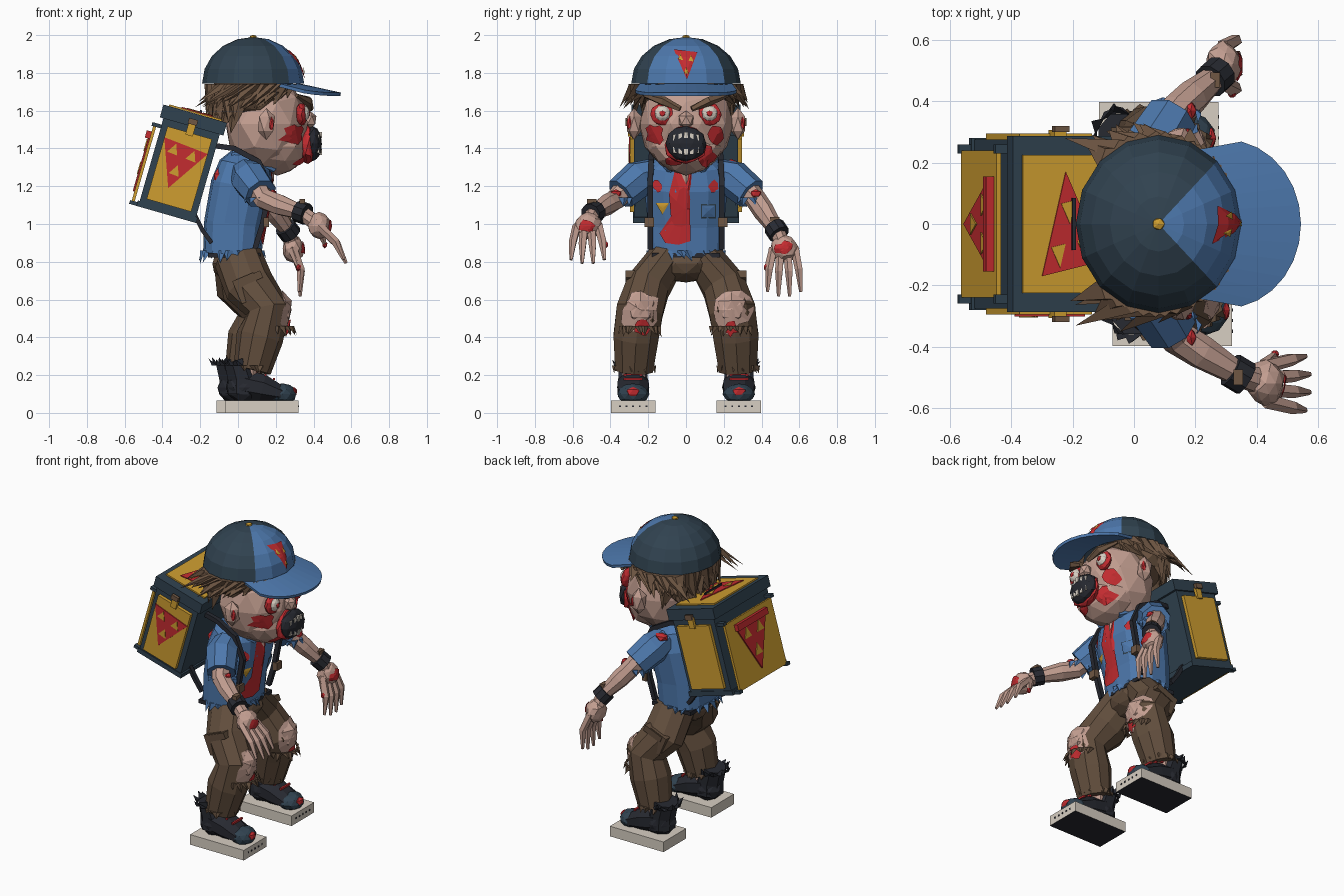
import bpy, bmesh, math, random
from mathutils import Vector, Matrix
from mathutils.bvhtree import BVHTree

random.seed(7)
if "Cube" in bpy.data.objects:
    bpy.data.objects.remove(bpy.data.objects["Cube"])

def material(name, *rgb):
    m = bpy.data.materials.new(name)
    m.use_nodes = True
    m.diffuse_color = (*rgb, 1)
    m.node_tree.nodes["Principled BSDF"].inputs["Base Color"].default_value = (*rgb, 1)
    return m

SKIN = material("skin", .54, .34, .28)
BLUE = material("shirt blue", .075, .19, .42)
NAVY = material("dark navy", .03, .055, .08)
YELLOW = material("golden yellow", .62, .34, .03)
RED = material("blood red", .55, .025, .03)
PANTS = material("trouser brown", .12, .075, .046)
HAIR = material("hair brown", .16, .095, .057)
BLACK = material("near black", .02, .022, .03)
BONE = material("bone white", .68, .62, .54)

def finish(name, bm, *mats, matrix=None):
    if matrix:
        bm.transform(matrix)
    bmesh.ops.recalc_face_normals(bm, faces=bm.faces)
    me = bpy.data.meshes.new(name)
    bm.to_mesh(me)
    bm.free()
    for m in mats:
        me.materials.append(m)
    ob = bpy.data.objects.new(name, me)
    bpy.context.collection.objects.link(ob)
    return ob

def box(name, loc, size, mat, matrix=None, tilt=0):
    bm = bmesh.new()
    bmesh.ops.create_cube(bm, size=1)
    bm.transform(Matrix.Translation(loc) @ Matrix.Rotation(tilt, 4, 'Y') @ Matrix.Diagonal((*size, 1)))
    return finish(name, bm, mat, matrix=matrix)

def blob(name, loc, radii, mat, detail=2, rough=.04):
    bm = bmesh.new()
    bmesh.ops.create_icosphere(bm, subdivisions=detail, radius=1)
    for v in bm.verts:
        v.co *= 1 + random.uniform(-rough, rough)
    bm.transform(Matrix.Translation(loc) @ Matrix.Diagonal((*radii, 1)))
    return finish(name, bm, mat)

def tube(name, path, radii, mat, sides=8, power=1):
    """Sweep a closed section along a path; a radius is (sideways, forwards)."""
    bm, rings = bmesh.new(), []
    pts = [Vector(p) for p in path]
    bend = lambda c: math.copysign(abs(c) ** power, c)
    for i, p in enumerate(pts):
        t = (pts[min(i + 1, len(pts) - 1)] - pts[max(i - 1, 0)]).normalized()
        side = Vector((0, 1, 0))
        side = (side - t * side.dot(t)).normalized()
        other = t.cross(side)
        r = radii[i] if isinstance(radii, list) else radii
        a, b = r if isinstance(r, tuple) else (r, r)
        angles = [math.tau * (k + .5) / sides for k in range(sides)]
        rings.append([bm.verts.new(p + side * a * bend(math.cos(g)) + other * b * bend(math.sin(g)))
                      for g in angles])
    for low, high in zip(rings, rings[1:]):
        for k in range(sides):
            n = (k + 1) % sides
            bm.faces.new((low[k], low[n], high[n], high[k]))
    bm.faces.new(rings[0])
    bm.faces.new(rings[-1])
    return finish(name, bm, mat)

def plate(name, pts, offset, mat, matrix=None):
    bm = bmesh.new()
    low = [bm.verts.new(p) for p in pts]
    high = [bm.verts.new(Vector(p) + Vector(offset)) for p in pts]
    bm.faces.new(low)
    bm.faces.new(high)
    for k in range(len(pts)):
        n = (k + 1) % len(pts)
        bm.faces.new((low[k], low[n], high[n], high[k]))
    return finish(name, bm, mat, matrix=matrix)

def fringe(name, mat, centre, rx, ry, count, drop, out, width, start=0, stop=360, sweep=0):
    """Ragged pointed shards around an ellipse, swept backwards."""
    bm = bmesh.new()
    for k in range(count):
        g = math.radians(start + (stop - start) * (k + random.random() * .6) / count)
        d = Vector((math.cos(g), math.sin(g), 0))
        base = Vector(centre) + Vector((rx * d.x, ry * d.y, 0))
        across = Vector((-d.y, d.x, 0)) * width
        tip = base + d * out * random.uniform(.4, 1.2) + across * random.uniform(-1, 1)
        tip -= Vector((sweep, 0, drop)) * random.uniform(.6, 1.2)
        a, b, c, e = (bm.verts.new(p) for p in (base + across, base - across, base + d * width * .7, tip))
        for f in ((a, b, e), (b, c, e), (c, a, e), (a, c, b)):
            bm.faces.new(f)
    return finish(name, bm, mat)

def decal(name, target, y, z, outline, mat, lift=.008):
    """Drape a flat outline onto the front of a part."""
    me = target.data
    tree = BVHTree.FromPolygons([v.co for v in me.vertices], [p.vertices[:] for p in me.polygons])
    bm, last = bmesh.new(), [0]
    def drop(s, p):
        py, pz = y + s * p[0], z + s * p[1]
        hit = tree.ray_cast(Vector((3, py, pz)), Vector((-1, 0, 0)))[0]
        last[0] = hit.x if hit else last[0]
        return bm.verts.new((last[0] + lift, py, pz))
    mid, inner, outer = drop(0, (0, 0)), [drop(.5, p) for p in outline], [drop(1, p) for p in outline]
    for k in range(len(outline)):
        n = (k + 1) % len(outline)
        bm.faces.new((mid, inner[k], inner[n]))
        bm.faces.new((inner[k], outer[k], outer[n], inner[n]))
    return finish(name, bm, mat)

def splat(name, target, y, z, ry, rz, mat=RED, lift=.008):
    star = [math.tau * k / 12 for k in range(12)]
    decal(name, target, y, z, [(ry * math.cos(g) * s, rz * math.sin(g) * s)
          for g in star for s in [random.uniform(.65, 1.15)]], mat, lift)

def slice_mark(name, pts, offset, matrix):
    """Red triangle with three yellow spots."""
    pts = [Vector(p) for p in pts]
    mid = sum(pts, Vector()) / 3
    plate(name, pts, offset, RED, matrix)
    for p in pts:
        c = mid + (p - mid) * .42
        plate(name + "_spot", [c - (q - mid) * .23 for q in pts], Vector(offset) * 1.5, YELLOW, matrix)

# head and face
head = blob("head", (.15, 0, 1.53), (.225, .255, .27), SKIN)
jaw = blob("jaw", (.21, 0, 1.41), (.155, .19, .15), SKIN)
tube("neck", [(.04, 0, 1.25), (.13, 0, 1.42)], .09, SKIN)
blob("nose", (.38, 0, 1.55), (.04, .045, .05), SKIN, 1)
blob("mouth_rim", (.37, 0, 1.42), (.045, .115, .105), RED, 2, .08)
blob("mouth", (.395, 0, 1.425), (.05, .11, .095), BLACK)
for row in (-1, 1):
    for k in range(-2, 3):
        box("tooth", (.435 - abs(k) * .007, k * .03, 1.425 + row * (.045 - abs(k) * .006)), (.02, .02, .032), BONE)
for s in (-1, 1):
    blob("eye_socket", (.335, s * .125, 1.58), (.03, .062, .062), RED, 2, .08)
    blob("eyeball", (.35, s * .125, 1.585), (.03, .043, .043), BONE, 2, 0)
    blob("pupil", (.374, s * .125, 1.585), (.01, .019, .019), RED, 1, 0)
    tube("eyebrow", [(.385, s * .03, 1.61), (.37, s * .12, 1.65), (.31, s * .22, 1.68)], [.015, .026, .01], HAIR, 5)
    blob("ear", (.15, s * .275, 1.53), (.05, .045, .085), SKIN, 1)
    blob("ear_wound", (.175, s * .298, 1.53), (.016, .016, .04), RED, 1)
    splat("cheek_blood", head, s * .165, 1.475, .05, .055, lift=.015)
splat("jaw_blood", jaw, .11, 1.36, .05, .06, lift=.012)
splat("chin_blood", jaw, -.06, 1.33, .05, .03, lift=.012)

# hair
blob("hair_mass", (.06, 0, 1.68), (.215, .27, .14), HAIR)
for s in (-1, 1):
    fringe("side_tufts", HAIR, (.07, 0, 1.74), .24, .265, 12, .11, .09, .055, s * 28, s * 130, .11)
    fringe("temple_tufts", HAIR, (.07, 0, 1.7), .22, .255, 9, .08, .08, .05, s * 35, s * 125, .11)
for z, r, drop in ((1.74, .21, .16), (1.69, .195, .16), (1.62, .175, .12)):
    fringe("back_tufts", HAIR, (.07, 0, z), r, r + .05, 14, drop, .03, .055, 110, 250, .01)

# cap
bm = bmesh.new()
bmesh.ops.create_uvsphere(bm, u_segments=16, v_segments=10, radius=1)
bmesh.ops.delete(bm, geom=[v for v in bm.verts if v.co.z < -.01], context='VERTS')
for f in bm.faces:
    c = f.calc_center_median()
    f.material_index = int(c.x > abs(c.y))
bm.transform(Matrix.Translation((.08, 0, 1.745)) @ Matrix.Diagonal((.27, .29, .245, 1)))
cap = finish("cap", bm, NAVY, BLUE)
blob("cap_button", (.08, 0, 1.99), (.022, .022, .012), YELLOW, 1, 0)
corners = [Vector((-.065, .075)), Vector((.06, .06)), Vector((.005, -.085))]
outline = [p for k in range(3) for p in (corners[k], (corners[k] + corners[k - 2]) / 2)]
decal("cap_mark", cap, 0, 1.85, outline, RED)
for p in corners:
    decal("cap_spot", cap, p.x * .45, 1.85 + p.y * .45, [-q * .22 for q in corners], YELLOW, .013)
bm, rows = bmesh.new(), []
for k in range(-6, 7):
    a, b = math.radians(k * 10), math.radians(k * 13)
    pair = ((.08 + .25 * math.cos(a), .28 * math.sin(a)), (.3 + .245 * math.cos(b), .275 * math.sin(b)))
    rows.append([bm.verts.new((x, y, 1.755 - .22 * (x - .275) - .4 * y * y)) for x, y in pair])
for p, q in zip(rows, rows[1:]):
    bm.faces.new((p[0], p[1], q[1], q[0]))
brim = finish("cap_brim", bm, BLUE)
brim.modifiers.new("thickness", 'SOLIDIFY').thickness = .018

# shirt
shirt = tube("shirt", [(-.03, 0, .84), (-.02, 0, 1), (.02, 0, 1.2), (.04, 0, 1.31), (.06, 0, 1.38)],
             [(.2, .155), (.205, .16), (.225, .165), (.2, .14), (.1, .08)], BLUE, 14, .75)
fringe("shirt_hem", BLUE, (-.03, 0, .86), .15, .19, 22, .06, .03, .03)
shape = [(-.05, .2), (.0, .23), (.04, .2), (.03, .0), (.035, -.17), (-.03, -.19), (-.1, -.18), (-.13, -.13), (-.07, -.04), (-.08, .08)]
decal("shirt_blood", shirt, -.01, 1.08, shape, RED)
decal("chest_skin", shirt, 0, 1.28, [(-.06, .06), (.06, .06), (0, -.07)], SKIN, .012)
decal("badge", shirt, -.125, 1.085, [(-.035, .025), (.035, .025), (0, -.035)], YELLOW)
decal("chest_pocket", shirt, .12, 1.07, [(-.04, .035), (.04, .035), (.04, -.04), (-.04, -.04)], NAVY)
decal("pocket_face", shirt, .12, 1.07, [(-.034, .029), (.034, .029), (.034, -.034), (-.034, -.034)], BLUE, .012)
blob("back_blood", (-.1, -.1, 1.23), (.035, .06, .08), RED, 1, .1)
blob("shoulder_blood", (.01, .24, 1.32), (.05, .035, .025), RED, 1, .1)
box("belt", (-.02, 0, .835), (.28, .36, .025), BLACK)

# arms, hands, collar and straps on both sides
for s, wrist, palm, reach in ((-1, (.34, -.49, 1.06), (.43, -.52, .99), (.13, 0, -.18)),
                              (1, (.265, .48, .965), (.29, .52, .87), (.035, 0, -.23))):
    elbow = Vector((.14, s * .37, 1.13))
    wrist, palm, reach = Vector(wrist), Vector(palm), Vector(reach)
    tube("sleeve", [(.04, s * .17, 1.27), (.06, s * .25, 1.24), (.12, s * .345, 1.16)], [.08, .1, .09], BLUE)
    fringe("sleeve_tear", BLUE, (.125, s * .34, 1.14), .08, .06, 10, .05, .02, .025)
    tube("arm", [(.1, s * .32, 1.19), elbow, elbow.lerp(wrist, .4), wrist, palm], [.06, .057, .057, .04, .045], SKIN)
    blob("arm_wound", elbow + Vector((.045, 0, .03)), (.02, .03, .025), RED, 1)
    step = (wrist - elbow).normalized() * .03
    tube("wristband", [wrist - step, wrist + step], .058, BLACK, 10)
    box("wristband_buckle", wrist + Vector((0, -.01, .06)), (.03, .05, .025), HAIR)
    hand = blob("palm", palm, (.06, .075, .07), SKIN, 2, .08)
    splat("palm_wound", hand, palm.y, palm.z, .05, .04)
    for k in range(4):
        spread = Vector((0, (k - 1.5) * .042, 0))
        root, length = palm + spread * .9, 1 - .09 * abs(k - 1.5)
        knuckle = palm + spread * 1.25 + reach * .55 * length + Vector((.025, 0, 0))
        tube("finger", [root, knuckle, palm + spread * 1.4 + reach * 1.15 * length], [.025, .022, .009], SKIN, 5)
    thumb = palm + Vector((0, -s * .06, -.01))
    tube("thumb", [palm, thumb, thumb + Vector((.03, -s * .035, -.09))], [.03, .026, .01], SKIN, 5)
    blob("fingertip_blood", thumb + Vector((.03, -s * .035, -.09)), (.015, .015, .02), RED, 1)
    tube("collar", [(-.03, s * .1, 1.36), (.09, s * .13, 1.35), (.19, s * .08, 1.29)], [(.02, .04), (.02, .045), (.025, .02)], BLUE, 6)
    tube("front_strap", [(-.16, s * .16, 1.42), (-.02, s * .18, 1.4), (.11, s * .185, 1.33), (.17, s * .19, 1.2),
                         (.13, s * .19, 1), (.09, s * .19, .87)], (.02, .02), BLACK, 4)
    tube("rear_strap", [(-.24, s * .18, 1.07), (-.19, s * .17, .97), (-.14, s * .17, .9)], (.02, .016), BLACK, 4)
    box("strap_buckle", (.15, s * .195, 1.01), (.03, .05, .05), HAIR)
    splat("sleeve_blood", shirt, s * .15, 1.2, .03, .035)

# delivery box, leaning forward
M = Matrix.Translation((-.305, 0, 1.31)) @ Matrix.Rotation(.28, 4, 'Y')
box("box_body", (0, 0, -.01), (.31, .55, .5), NAVY, M)
box("box_base", (0, 0, -.255), (.33, .56, .03), NAVY, M)
box("box_lid", (0, 0, .25), (.35, .575, .07), NAVY, M)
box("lid_panel", (0, 0, .29), (.29, .45, .009), YELLOW, M)
slice_mark("lid_mark", [(.0, .17, .294), (-.08, -.17, .294), (.13, -.12, .294)], (0, 0, .006), M)
box("lid_handle", (.025, 0, .302), (.012, .17, .02), BLACK, M)
box("back_panel", (-.188, 0, -.05), (.016, .48, .42), YELLOW, M)
slice_mark("back_mark", [(-.196, .15, .1), (-.196, -.15, .1), (-.196, 0, -.2)], (-.009, 0, 0), M)
box("back_mark_crust", (-.207, 0, .11), (.03, .31, .04), RED, M)
slice_mark("side_mark", [(-.123, -.296, .12), (.123, -.296, .098), (-.029, -.296, -.133)], (0, -.006, 0), M)
for s in (-1, 1):
    box("side_panel", (0, s * .285, -.02), (.245, .022, .4), YELLOW, M)
    box("latch", (0, s * .297, .2), (.04, .02, .07), YELLOW, M)
    box("latch_pin", (0, s * .31, .24), (.05, .02, .03), HAIR, M)
    for z in (-.26, .17):
        box("corner_guard", (-.18, s * .245, z), (.05, .03, .02), NAVY, M)

# trousers, knees and shoes
blob("trouser_seat", (0, 0, .79), (.14, .19, .1), PANTS)
for s in (-1, 1):
    dx = 0 if s < 0 else -.045
    leg = tube("trouser_leg", [(0, s * .1, .82), (.06 + dx, s * .2, .67), (.16 + dx, s * .245, .54),
                               (.115 + dx, s * .265, .4), (.075 + dx, s * .275, .225)],
               [(.1, .13), (.12, .135), (.13, .12), (.125, .125), (.105, .1)], PANTS, 10)
    fringe("trouser_hem", PANTS, (.075 + dx, s * .275, .25), .09, .1, 12, .04, .015, .025)
    box("cargo_pocket", (.05 + dx, s * .295, .66), (.12, .04, .13), PANTS, tilt=-.4)
    box("pocket_flap", (.065 + dx, s * .295, .71), (.13, .05, .04), PANTS, tilt=-.4)
    splat("bare_knee", leg, s * .24, .545, .115, .13, SKIN, .012)
    blob("kneecap", (.235 + dx, s * .24, .55), (.055, .085, .095), SKIN, 1)
    splat("knee_wound", leg, s * .235, .45, .045, .045, RED, .02)
    fringe("knee_tear", PANTS, (.15 + dx, s * .24, .46), .13, .11, 9, .05, .03, .025, -70, 70)
    tube("ankle", [(.05 + dx, s * .275, .12), (.06 + dx, s * .275, .3)], .065, SKIN)
    sole = box("shoe_sole", (.125 + dx, s * .28, .033), (.39, .235, .066), BONE)
    sole.data.materials.append(BLACK)
    for f in sole.data.polygons:
        f.material_index = int(f.normal.z < -.5)
    for k in range(-2, 3):
        box("sole_stud", (.32 + dx, s * .28 + k * .035, .035), (.006, .01, .01), BLACK)
    blob("shoe_heel", (.035 + dx, s * .28, .135), (.1, .088, .085), BLACK, 2, .06)
    tube("shoe_upper", [(.025 + dx, s * .28, .1), (.025 + dx, s * .28, .18), (-.005 + dx, s * .28, .28)],
         [(.085, .085), (.083, .085), (.085, .075)], BLACK)
    tube("shoe_vamp", [(.03 + dx, s * .28, .15), (.13 + dx, s * .28, .13), (.23 + dx, s * .28, .1)],
         [(.085, .085), (.09, .08), (.085, .045)], BLACK)
    blob("shoe_toe", (.235 + dx, s * .28, .1), (.075, .085, .055), NAVY)
    blob("toe_blood", (.295 + dx, s * .28, .11), (.02, .04, .03), RED, 1, .1)
    fringe("shoe_collar", BLACK, (-.005 + dx, s * .28, .25), .07, .08, 9, -.04, .03, .03, 70, 290)
    for k in range(3):
        box("shoe_lace", (.1 + k * .045 + dx, s * .28, .22 - k * .02), (.012, .1, .012), RED)
